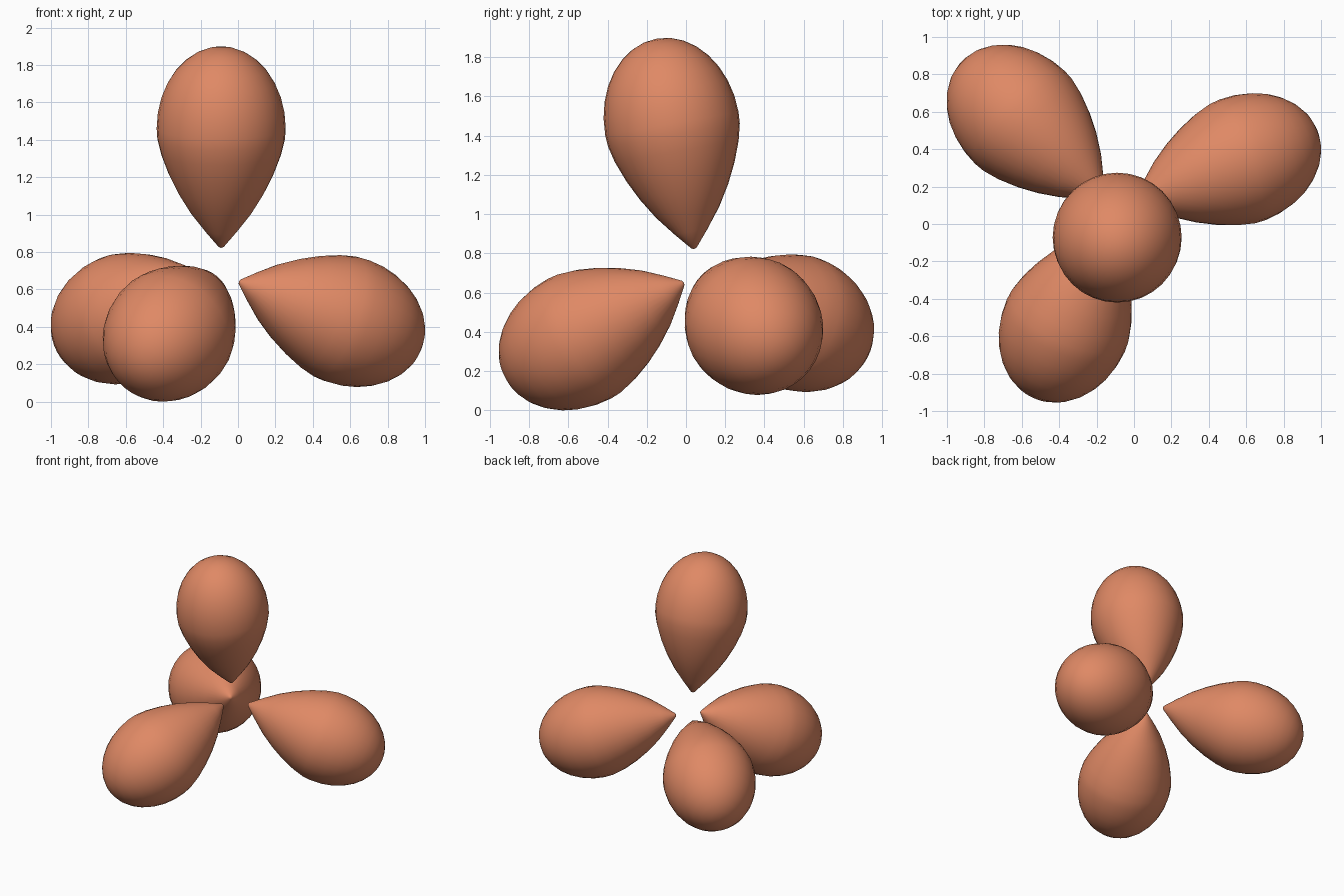
import bpy, bmesh
from math import sin, cos, pi
from mathutils import Vector

if "Cube" in bpy.data.objects:
    bpy.data.objects.remove(bpy.data.objects["Cube"])

mat = bpy.data.materials.new("terracotta")
mat.diffuse_color = (0.74, 0.25, 0.13, 1)
mat.use_nodes = True
mat.node_tree.nodes["Principled BSDF"].inputs["Base Color"].default_value = mat.diffuse_color

# Teardrop profile (radius, height): rounded-off conical tip, then elliptical end
WIDEST, RADIUS, CAP = 0.65, 0.345, 0.44
profile = [(0, 0), (0.014, 0.006), (0.085, 0.09), (0.163, 0.19), (0.228, 0.295),
           (0.28, 0.4), (0.32, 0.505), (0.341, 0.59)]
profile += [(RADIUS * cos(a), WIDEST + CAP * sin(a))
            for a in [i * pi / 2 / 8 for i in range(8)]]
profile.append((0, WIDEST + CAP))


def lobe(name, centre, direction, sides=32):
    """Lathe the profile, then point it along direction with its widest ring at centre."""
    bm = bmesh.new()
    verts = [bm.verts.new((r, 0, z)) for r, z in profile]
    edges = [bm.edges.new(pair) for pair in zip(verts, verts[1:])]
    bmesh.ops.spin(bm, geom=verts + edges, cent=(0, 0, 0), axis=(0, 0, 1),
                   angle=2 * pi, steps=sides)
    bmesh.ops.remove_doubles(bm, verts=bm.verts, dist=0.0005)
    bmesh.ops.recalc_face_normals(bm, faces=bm.faces)
    for f in bm.faces:
        f.smooth = True
    mesh = bpy.data.meshes.new(name)
    bm.to_mesh(mesh)
    bm.free()
    mesh.materials.append(mat)
    ob = bpy.data.objects.new(name, mesh)
    bpy.context.collection.objects.link(ob)
    d = Vector(direction).normalized()
    ob.rotation_euler = d.to_track_quat('Z', 'Y').to_euler()
    ob.location = Vector(centre) - d * WIDEST


# Four lobes spreading from a common middle
lobe("top_lobe", (-0.09, -0.072, 1.462), (0, -0.175, 0.985))
lobe("right_lobe", (0.58, 0.343, 0.434), (0.885, 0.34, -0.32))
lobe("back_left_lobe", (-0.61, 0.57, 0.447), (-0.685, 0.66, -0.3))
lobe("front_left_lobe", (-0.365, -0.544, 0.365), (-0.366, -0.82, -0.44))
